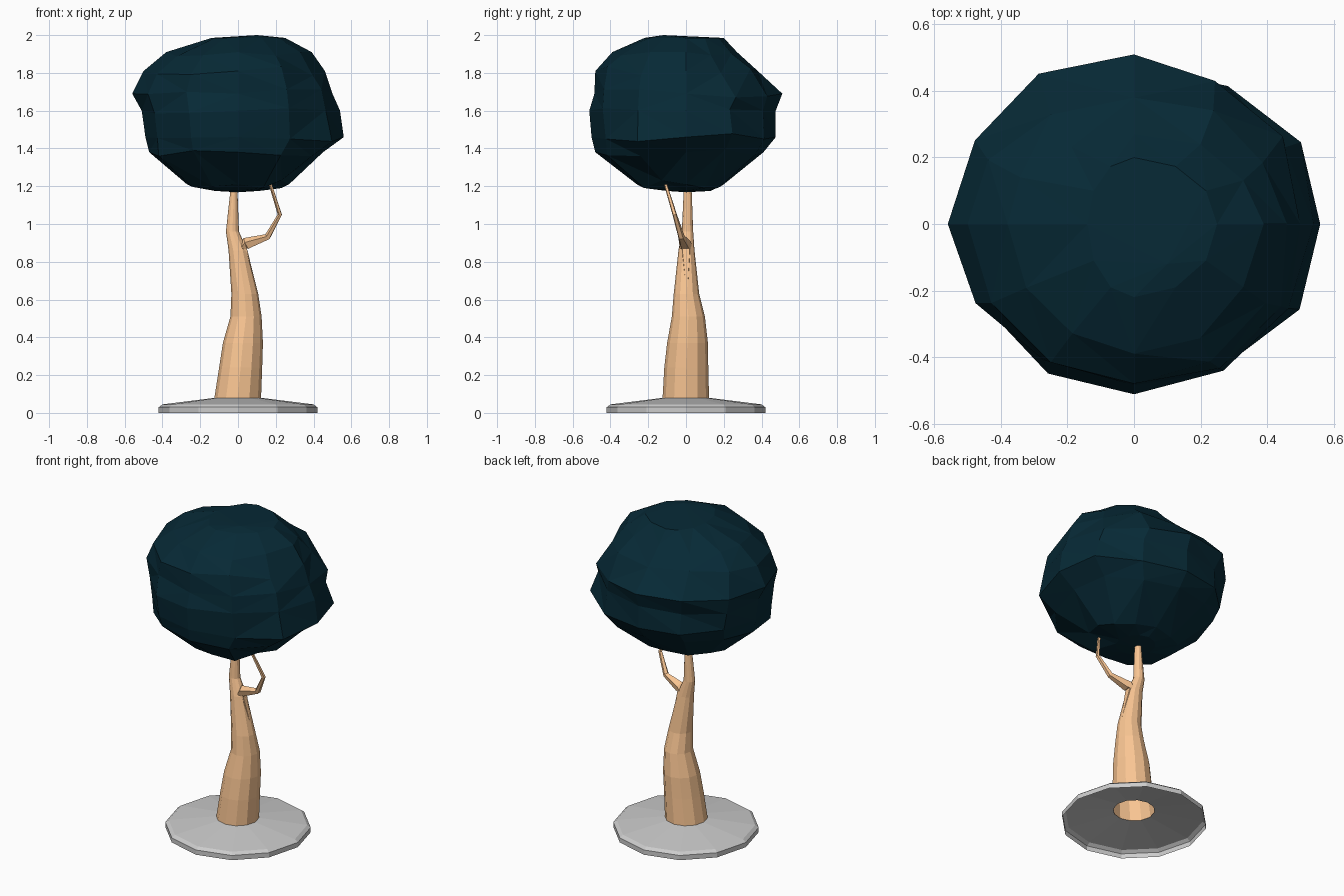
import bpy, bmesh, math, random
from mathutils import Vector

if "Cube" in bpy.data.objects:
    bpy.data.objects.remove(bpy.data.objects["Cube"])

random.seed(4)


def material(name, color):
    m = bpy.data.materials.new(name)
    m.diffuse_color = (*color, 1)
    m.use_nodes = True
    m.node_tree.nodes["Principled BSDF"].inputs["Base Color"].default_value = m.diffuse_color
    return m


def loft(name, rings, mat=None, cap_start=False, cap_end=False, solid=False):
    """Skin a list of equal-length point rings with flat faces."""
    bm = bmesh.new()
    vs = [[bm.verts.new(p) for p in ring] for ring in rings]
    n = len(vs[0])
    for a, b in zip(vs, vs[1:]):
        for i in range(n):
            j = (i + 1) % n
            bm.faces.new((a[i], a[j], b[j], b[i]))
    if cap_start:
        bm.faces.new(vs[0][::-1])
    if cap_end:
        bm.faces.new(vs[-1])
    if solid:
        bmesh.ops.remove_doubles(bm, verts=bm.verts, dist=0.0005)
        bmesh.ops.triangulate(bm, faces=bm.faces)
        bmesh.ops.recalc_face_normals(bm, faces=bm.faces)
    me = bpy.data.meshes.new(name)
    bm.to_mesh(me)
    bm.free()
    ob = bpy.data.objects.new(name, me)
    bpy.context.collection.objects.link(ob)
    if mat:
        me.materials.append(mat)
    return ob


def oval(x0, x1, y0, y1, z, n=12):
    cx, cy, rx, ry = (x0 + x1) / 2, (y0 + y1) / 2, (x1 - x0) / 2, (y1 - y0) / 2
    return [(cx + rx * math.cos(i * math.tau / n), cy + ry * math.sin(i * math.tau / n), z)
            for i in range(n)]


wood = material("wood", (0.95, 0.56, 0.29))
leaf = material("leaf", (0.002, 0.022, 0.036))

# Base: open shell, shallow cone with a bevelled rim
profile = [(0.42, 0), (0.42, 0.03), (0.40, 0.045), (0.12, 0.08)]
loft("base", [oval(-r, r, -r, r, z) for r, z in profile])

# Trunk: leaning, tapering, open at the bottom
trunk = [
    (-0.125, 0.122, -0.124, 0.122, 0.08),
    (-0.10, 0.128, -0.115, 0.118, 0.24), (-0.08, 0.132, -0.10, 0.116, 0.37),
    (-0.04, 0.125, -0.075, 0.10, 0.51), (-0.035, 0.107, -0.065, 0.07, 0.63),
    (-0.05, 0.05, -0.04, 0.045, 0.86), (-0.064, 0.005, -0.022, 0.038, 0.96),
    (-0.04, -0.003, -0.012, 0.03, 1.18), (-0.035, -0.006, -0.008, 0.026, 1.25)]
loft("trunk", [oval(*r) for r in trunk], wood, cap_end=True)

# Branch: five-sided tube with a tapering root, bending up into the crown
path = [((0.095, 0.005, 0.65), 0.006), ((0.02, 0.0, 0.865), 0.034), ((0.045, -0.005, 0.895), 0.034),
        ((0.157, -0.025, 0.932), 0.018), ((0.222, -0.06, 1.05), 0.012),
        ((0.175, -0.105, 1.20), 0.009), ((0.15, -0.12, 1.28), 0.007)]
rings = []
for i, (p, r) in enumerate(path):
    a, b = Vector(path[max(i - 1, 0)][0]), Vector(path[min(i + 1, len(path) - 1)][0])
    d = (b - a).normalized()
    u = d.cross(Vector((0, 1, 0))).normalized()
    v = d.cross(u)
    rings.append([Vector(p) + r * (u * math.cos(t * math.tau / 5) + v * math.sin(t * math.tau / 5))
                  for t in range(5)])
loft("branch", rings, wood, cap_start=True, cap_end=True, solid=True)

# Crown: lumpy faceted ball, reach to left, right, front and back at each height
crown = [
    (-0.12, 0.11, -0.10, 0.13, 1.175), (-0.27, 0.27, -0.26, 0.20, 1.21),
    (-0.47, 0.45, -0.48, 0.41, 1.38), (-0.49, 0.56, -0.50, 0.475, 1.46),
    (-0.51, 0.54, -0.512, 0.475, 1.60), (-0.56, 0.50, -0.485, 0.51, 1.69),
    (-0.50, 0.46, -0.48, 0.38, 1.81), (-0.38, 0.39, -0.39, 0.27, 1.91),
    (-0.14, 0.25, -0.22, 0.20, 1.985)]
n = 12
rings = [[(0.0, 0.0, 1.168)] * n]
for k, (x0, x1, y0, y1, z) in enumerate(crown):
    ring = []
    for i in range(n):
        c, s = math.cos(i * math.tau / n), math.sin(i * math.tau / n)
        lump, dz = 1.0, 0.0
        if i % 3 and 0 < k < len(crown) - 1:
            lump, dz = random.uniform(0.97, 1.04), random.uniform(-0.025, 0.025)
        ring.append((lump * (x1 if c > 0 else -x0) * c, lump * (y1 if s > 0 else -y0) * s, z + dz))
    rings.append(ring)
rings.append([(0.10, -0.12, 2.0)] * n)
loft("crown", rings, leaf, solid=True)
